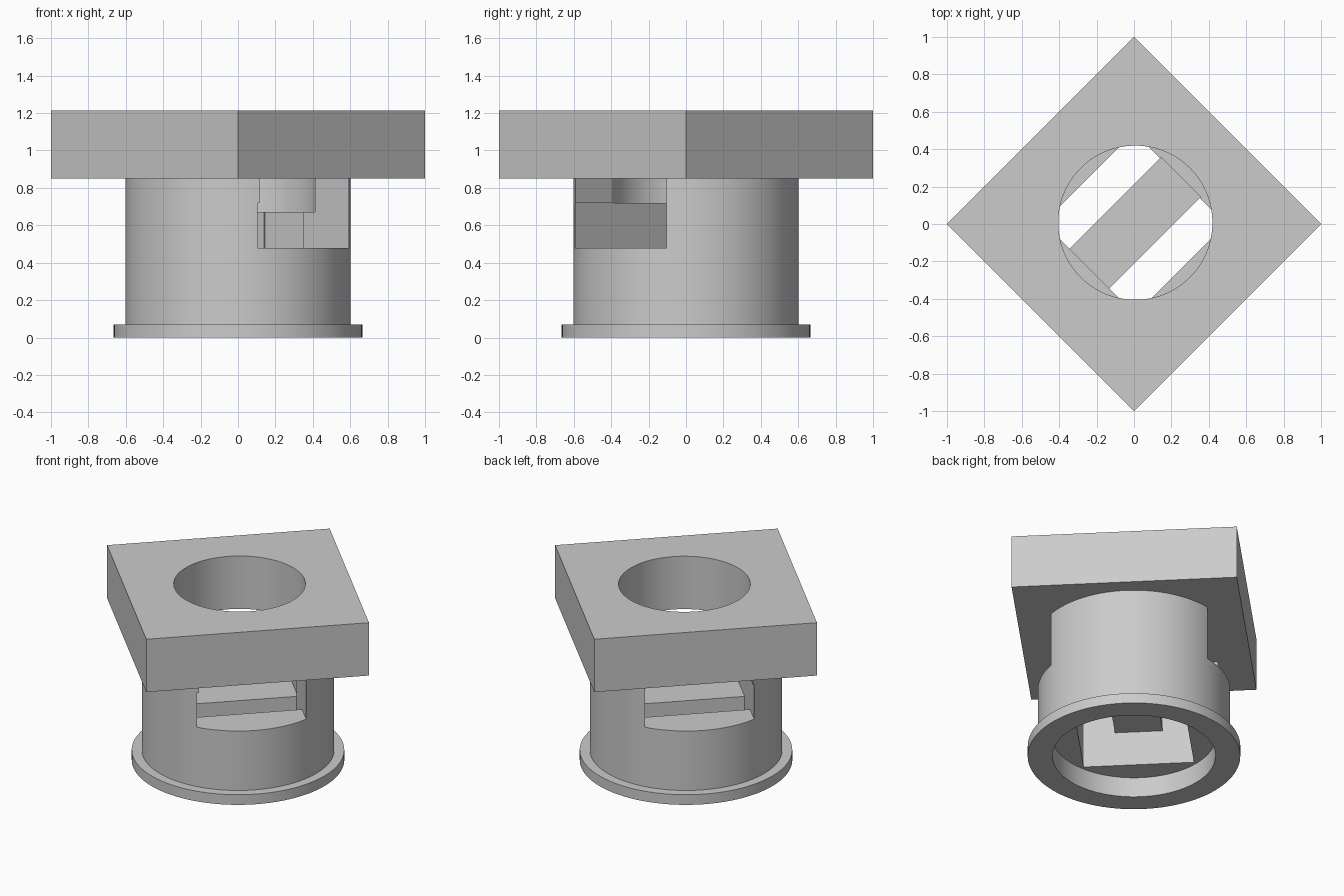
import bpy, bmesh, math
from mathutils import Matrix

cube = bpy.data.objects.get("Cube")
if cube:
    bpy.data.objects.remove(cube, do_unlink=True)

gray = bpy.data.materials.new("plain gray")
gray.use_nodes = True
gray.diffuse_color = (0.6, 0.6, 0.6, 1)
gray.node_tree.nodes["Principled BSDF"].inputs["Base Color"].default_value = (0.6, 0.6, 0.6, 1)

# The parts are laid out square, then turned to stand on the diagonal
TURN = Matrix.Rotation(math.radians(-45), 4, "Z")
SEGMENTS = 96


def arc(radius, cy=0, sweep=360):
    """Outline of a disc, or of a half disc facing +y."""
    n = SEGMENTS * sweep // 360
    count = n if sweep == 360 else n + 1
    return [(radius * math.cos(math.tau * i / SEGMENTS),
             cy + radius * math.sin(math.tau * i / SEGMENTS)) for i in range(count)]


def rect(half_width, y0, y1):
    return [(-half_width, y0), (half_width, y0), (half_width, y1), (-half_width, y1)]


def prism(name, outline, z0, z1):
    """Extrude an outline from z0 to z1."""
    bm = bmesh.new()
    base = bm.faces.new([bm.verts.new((x, y, z0)) for x, y in outline])
    top = bmesh.ops.extrude_face_region(bm, geom=[base])["geom"]
    bmesh.ops.translate(bm, vec=(0, 0, z1 - z0),
                        verts=[g for g in top if isinstance(g, bmesh.types.BMVert)])
    bmesh.ops.recalc_face_normals(bm, faces=bm.faces)
    bm.transform(TURN)
    mesh = bpy.data.meshes.new(name)
    bm.to_mesh(mesh)
    bm.free()
    mesh.materials.append(gray)
    obj = bpy.data.objects.new(name, mesh)
    bpy.context.collection.objects.link(obj)
    return obj


def activate(obj):
    bpy.ops.object.select_all(action="DESELECT")
    obj.select_set(True)
    bpy.context.view_layer.objects.active = obj


def cut(obj, outline, z0, z1):
    """Remove a prism from a part."""
    cutter = prism("cutter", outline, z0, z1)
    cutter.hide_render = True
    activate(obj)
    mod = obj.modifiers.new("cut", "BOOLEAN")
    mod.operation = "DIFFERENCE"
    mod.solver = "EXACT"
    mod.object = cutter
    bpy.ops.object.modifier_apply(modifier=mod.name)
    bpy.data.objects.remove(cutter, do_unlink=True)


BORE, BORE_Y = 0.412, 0.01
WALL = 0.346

# Base flange ring
flange = prism("base_flange", arc(0.665), 0, 0.07)
cut(flange, arc(0.51), -0.1, 0.2)

# Round body: counterbore, square well, side-to-side window and top bore
body = prism("body", arc(0.602), 0.07, 0.85)
cut(body, arc(0.51), 0, 0.137)
cut(body, rect(WALL, -WALL, WALL), 0.1, 0.6)
cut(body, rect(0.8, -WALL, WALL), 0.48, 0.72)
cut(body, rect(0.8, -0.337, WALL), 0.7, 0.9)
cut(body, arc(BORE, BORE_Y), 0.72, 0.9)
cut(body, arc(BORE, BORE_Y, 180), 0.67, 0.9)
cut(body, rect(0.15, 0.3, 0.354), 0.48, 0.7)

# Square top plate with round bore
plate = prism("top_plate", rect(0.7071, -0.7071, 0.7071), 0.85, 1.215)
cut(plate, arc(BORE, BORE_Y), 0.8, 1.3)

# Bar across the well
bar = prism("cross_bar", rect(0.15, -WALL, WALL), 0.374, 0.48)

for part in (flange, body, plate, bar):
    activate(part)
    bpy.ops.object.shade_smooth_by_angle(angle=math.radians(30))
